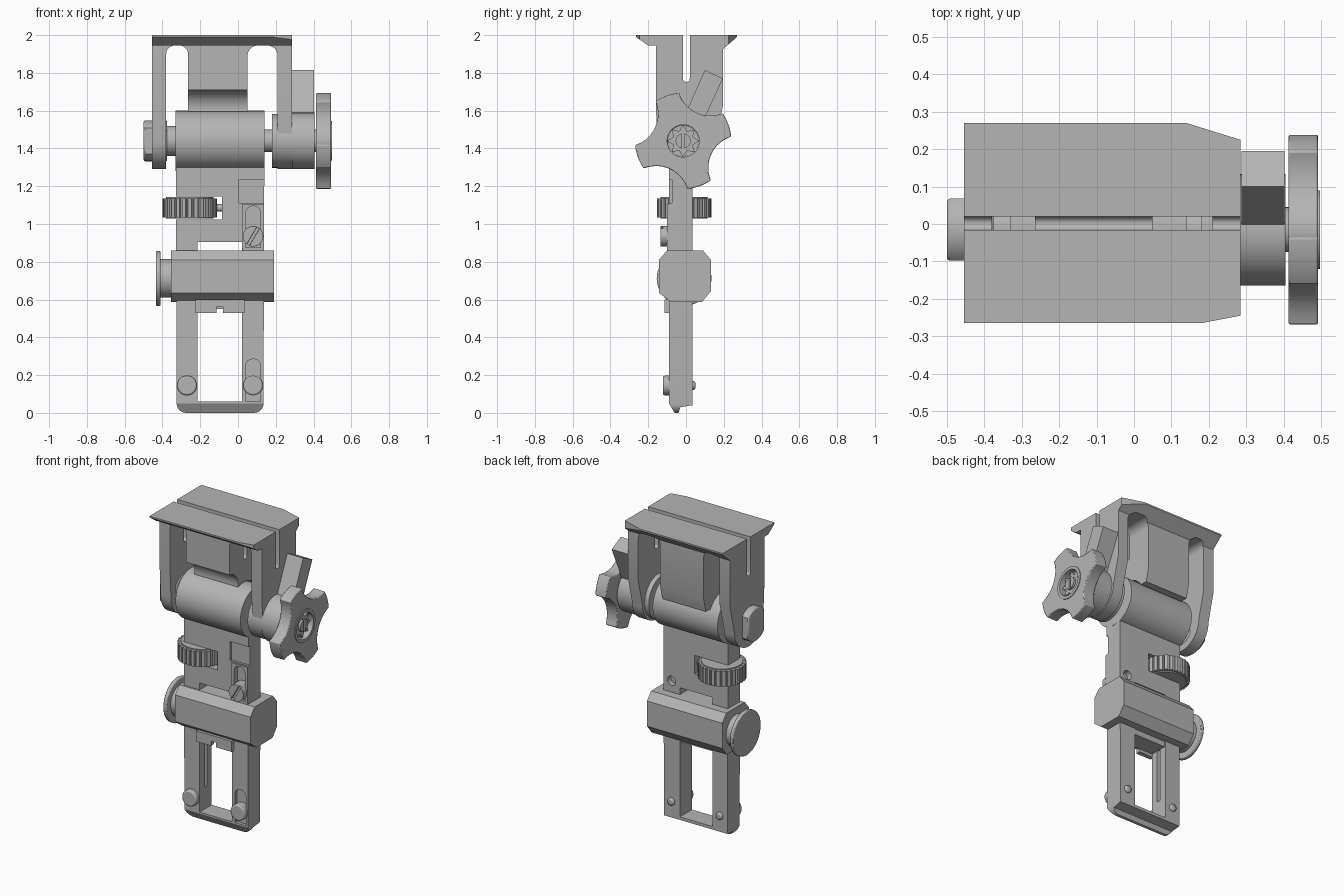
import bpy, bmesh
from math import sin, cos, pi, radians
from mathutils import Vector

if "Cube" in bpy.data.objects:
    bpy.data.objects.remove(bpy.data.objects["Cube"])

GREY = (0.46, 0.46, 0.46, 1)
metal = bpy.data.materials.new("plain grey")
metal.use_nodes = True
metal.diffuse_color = GREY
metal.node_tree.nodes["Principled BSDF"].inputs["Base Color"].default_value = GREY

PIVOT = (-0.015, 1.44)


def prism(name, pts, axis, lo, hi, bevel=0):
    """Extrude a 2D outline: x takes (y, z), y takes (x, z), z takes (x, y)."""
    place = {"x": lambda p, d: (d, p[0], p[1]),
             "y": lambda p, d: (p[0], d, p[1]),
             "z": lambda p, d: (p[0], p[1], d)}[axis]
    bm = bmesh.new()
    face = bm.faces.new([bm.verts.new(place(p, lo)) for p in pts])
    ext = bmesh.ops.extrude_face_region(bm, geom=[face])
    top = [v for v in ext["geom"] if isinstance(v, bmesh.types.BMVert)]
    bmesh.ops.translate(bm, verts=top, vec=Vector(place((0, 0), hi - lo)))
    bmesh.ops.recalc_face_normals(bm, faces=bm.faces)
    mesh = bpy.data.meshes.new(name)
    bm.to_mesh(mesh)
    bm.free()
    mesh.materials.append(metal)
    ob = bpy.data.objects.new(name, mesh)
    bpy.context.collection.objects.link(ob)
    if bevel:
        mod = ob.modifiers.new("edge", "BEVEL")
        mod.width, mod.segments, mod.angle_limit = bevel, 2, radians(50)
    return ob


def arc(c, r, a, b, n=16):
    return [(c[0] + r * cos(radians(a + (b - a) * i / n)),
             c[1] + r * sin(radians(a + (b - a) * i / n))) for i in range(n + 1)]


def ring(c, r, n=40):
    return arc(c, r, 0, 360, n)[:-1]


def rect(a, b, c, d):
    return [(a, c), (b, c), (b, d), (a, d)]


def arch(a, b, lo, hi, r):
    """Upright opening with rounded top corners."""
    return ([(a, lo), (b, lo)] + arc((b - r, hi - r), r, 0, 90, 8)
            + arc((a + r, hi - r), r, 90, 180, 8))


def cut(ob, *cutter):
    tool = prism("cutter", *cutter)
    tool.hide_render = True
    mod = ob.modifiers.new("cut", "BOOLEAN")
    mod.operation, mod.solver, mod.object = "DIFFERENCE", "EXACT", tool
    bpy.context.view_layer.objects.active = ob
    bpy.ops.object.modifier_apply(modifier=mod.name)
    bpy.data.objects.remove(tool)


# Upper clamp: dovetail head, two hanging legs and a centre block
profile = ([(-.265, 2), (-.265, 1.99), (-.2, 1.945), (-.16, 1.945), (-.16, 1.62)]
           + arc((0, 1.44), .15, 180, 360, 24)
           + [(.195, 1.62), (.195, 1.925), (.27, 1.99), (.27, 2)])
head = prism("clamp_head", profile, "x", -.455, .285)
cut(head, arch(-.38, -.265, 1.2, 1.945, .045), "y", -.5, .5)
cut(head, arch(.05, .21, 1.2, 1.945, .055), "y", -.5, .5)
cut(head, rect(-.3, .1, 1.2, 1.53), "y", -.5, .5)
cut(head, ring(PIVOT, .166), "x", -.3, .1)
cut(head, ring((-.17, 1.61), .1), "x", -.3, .1)
cut(head, rect(-.016, .02, 1.77, 2.1)[2:] + arc((.002, 1.77), .018, 180, 360, 8),
    "x", -.6, .4)
cut(head, [(.14, .27), (.285, .225), (.4, .19), (.4, .4), (.14, .4)], "z", 1.8, 2.1)
cut(head, [(.18, -.265), (.285, -.245), (.4, -.22), (.4, -.4), (.18, -.4)], "z", 1.8, 2.1)

# Hinge axle with flatted end boss, collar and cam
prism("hinge_axle", ring(PIVOT, .06), "x", -.4, .42)
prism("axle_shoulder", ring(PIVOT, .08), "x", -.39, -.32)
boss = arc(PIVOT, .108, 40, 140, 10) + arc(PIVOT, .108, 220, 320, 10)
prism("axle_boss", boss, "x", -.5, -.375, .008)
prism("leg_collar", ring(PIVOT, .143), "x", .18, .29)
prism("cam_drum", ring(PIVOT, .149), "x", .285, .405)
prism("cam_lever", [(.1, 1.815), (.195, 1.77), (.085, 1.53), (-.01, 1.57)], "x", .287, .402)

# Four-lobed hand knob
star = []
for k in range(4):
    t = 20 + 90 * k
    star += arc(PIVOT, .255, t - 15, t + 15, 6)
    v = radians(t + 45)
    hollow = (PIVOT[0] + .338 * cos(v), PIVOT[1] + .338 * sin(v))
    star += arc(hollow, .173, t + 45 + 180 + 47.5, t + 45 + 180 - 47.5, 14)[1:-1]
knob = prism("hand_knob", star, "x", .413, .492, .012)
cut(knob, ring(PIVOT, .085), "x", .455, .6)
hub = prism("knob_rim", ring(PIVOT, .105), "x", .45, .497)
cut(hub, ring(PIVOT, .085), "x", .4, .6)
petals = [(PIVOT[0] + r * cos(i * pi / 8), PIVOT[1] + r * sin(i * pi / 8))
          for i in range(16) for r in [(.086, .055)[i % 2]]]
prism("knob_insert", petals, "x", .44, .475)
screw = prism("knob_screw", ring(PIVOT, .04, 24), "x", .44, .49)
cut(screw, rect(PIVOT[0] - .006, PIVOT[0] + .006, 1.3, 1.6), "x", .475, .6)

# Main plate with hinge barrel
frame = (arc((-.275, .05), .05, 180, 270, 6) + arc((.085, .05), .05, 270, 360, 6)
         + [(.14, 1.5), (-.33, 1.5)])
plate = prism("main_plate", frame, "y", -.09, .035)
cut(plate, rect(-.215, .02, .06, .905), "y", -.3, .3)
cut(plate, rect(-.4, -.085, 1.025, 1.145), "y", -.3, .3)
cut(plate, arch(.04, .12, .06, .285, .039), "y", -.2, -.07)
cut(plate, arch(.04, .12, .86, 1.095, .039), "y", -.2, -.06)
cut(plate, rect(.005, .2, 1.11, 1.235), "y", -.2, -.075)
cut(plate, ring((.08, .935), .03, 20), "y", 0, .2)
cut(plate, rect(-.04, -.015, .2, .56), "x", -.24, -.2)
cut(plate, [(-.2, .05), (-.09, .05), (-.06, 0), (-.06, -.1), (-.2, -.1)], "x", -.5, .5)
cut(plate, [(.2, .045), (.03, .04), (-.03, .03), (-.04, 0), (-.04, -.1), (.2, -.1)],
    "x", -.5, .5)
prism("hinge_barrel", ring(PIVOT, .16, 48), "x", -.33, .14)

# Ribbed thumb wheel in its window
ribs = []
for i in range(28):
    a = 2 * pi * i / 28
    for off, r in ((-.07, .145), (.07, .145), (.09, .132), (.135, .132)):
        ribs.append((-.255 + r * cos(a + off), -.01 + r * sin(a + off)))
prism("thumb_wheel", ribs, "z", 1.035, 1.135)
prism("wheel_core", ring((-.255, -.01), .125), "z", 1.028, 1.142)
prism("wheel_pin", ring((-.01, 1.085), .02, 16), "x", -.12, -.08)

# Slotted guide link and its screw
link = prism("guide_link", arc((.08, .875), .058, 180, 360, 14)
             + [(.138, 1.105), (.022, 1.105)], "y", -.1, -.08)
cut(link, arch(.04, .12, .875, 1.095, .039), "y", -.2, 0)
guide = prism("guide_screw", ring((.08, .935), .054, 32), "y", -.135, -.04, .006)
bpy.context.view_layer.objects.active = guide
c, s = cos(radians(60)), sin(radians(60))
cut(guide, [(.08 + u * c - v * s, .935 + u * s + v * c)
            for u, v in rect(-.1, .1, -.008, .008)], "y", -.2, -.122)

# Sliding clamp block, lower tab and end button
block = [(-.1, .86), (.09, .86), (.132, .81), (.132, .645), (.085, .587),
         (-.08, .587), (-.143, .635), (-.143, .81)]
prism("slide_block", block, "x", -.355, .19)
tab = prism("slide_tab", rect(-.225, .035, .53, .6), "y", -.115, -.085)
cut(tab, rect(-.115, -.08, .5, .56), "y", -.2, .1)
prism("slide_tongue", rect(-.214, .019, .55, .6), "y", -.09, .03)
prism("button_neck", ring((-.01, .712), .102), "x", -.42, -.35)
prism("button_flange", ring((-.01, .712), .145), "x", -.435, -.41, .006)

# Stop buttons on the front with rivet ends behind
for side, x in (("right", -.27), ("left", .08)):
    prism(side + "_stop_button", ring((x, .145), .052, 32), "y", -.122, -.06, .008)
    prism(side + "_rivet", ring((x, .145), .024, 20), "y", .02, .05, .01)

# Shading: smooth curves, crisp edges
bpy.ops.object.select_all(action="DESELECT")
for ob in bpy.context.collection.objects:
    if ob.type == "MESH" and metal.name in ob.data.materials:
        ob.select_set(True)
        bpy.context.view_layer.objects.active = ob
bpy.ops.object.shade_smooth_by_angle(angle=radians(30))
